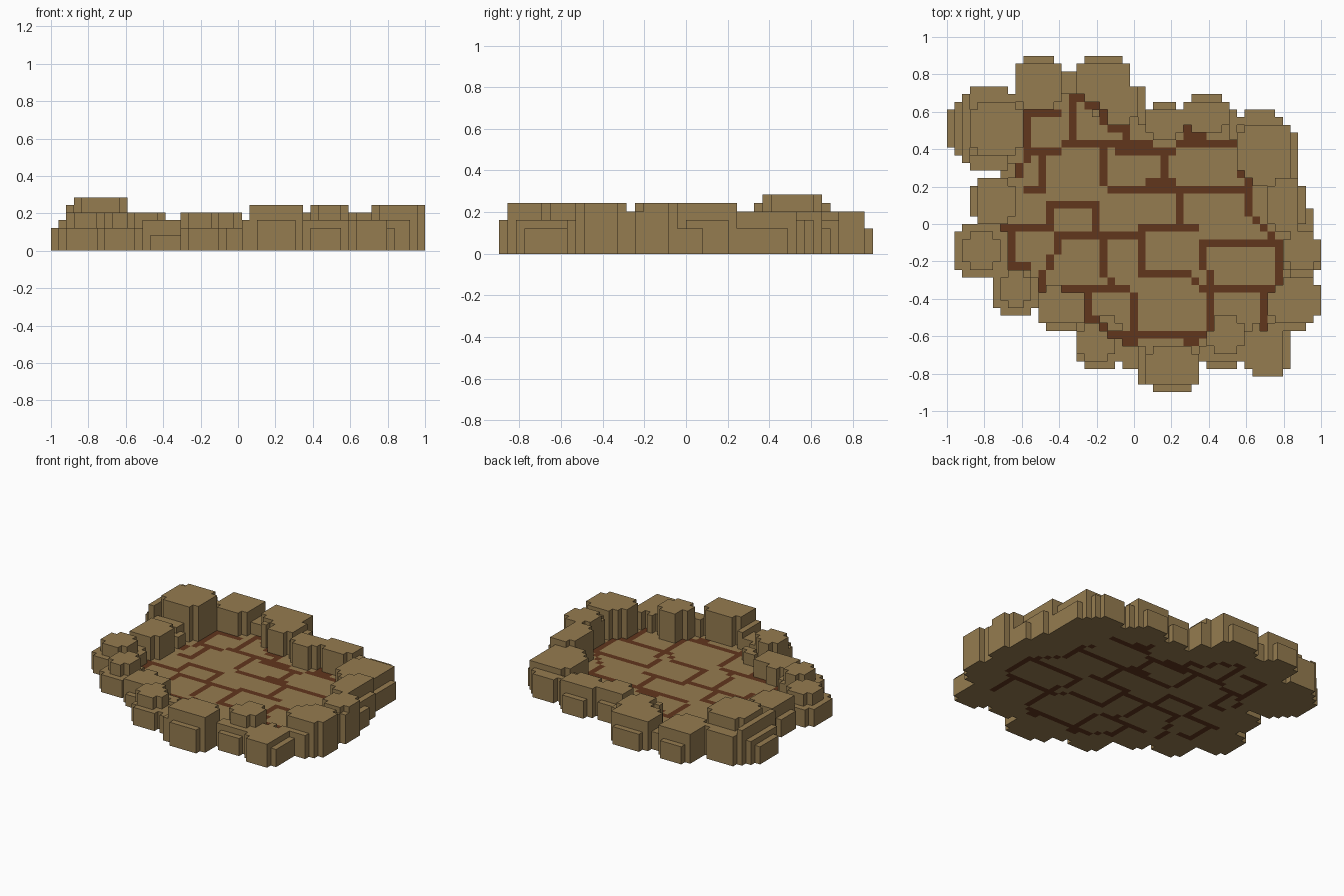
import bpy
import bmesh

if "Cube" in bpy.data.objects:
    bpy.data.objects.remove(bpy.data.objects["Cube"], do_unlink=True)

COLUMNS, ROWS = 49, 44
UNIT = 2 / COLUMNS


def make_material(name, colour):
    mat = bpy.data.materials.new(name)
    mat.use_nodes = True
    mat.diffuse_color = colour
    mat.node_tree.nodes["Principled BSDF"].inputs["Base Color"].default_value = colour
    return mat


SAND = make_material("sandy brown stone", (0.3, 0.2, 0.08, 1))
CLAY = make_material("dark clay crack", (0.12, 0.037, 0.012, 1))


def boulder(column, row, width, depth, height, drop=2):
    """Block with nibbled corners and a ledge, lower by drop, on its outward side."""
    right, front = column + width - 1, row + depth - 1
    across = (column + right + 1 - COLUMNS) / 2
    along = (row + front + 1 - ROWS) / 2
    sideways = abs(across) > abs(along)
    if sideways:
        ledge = right if across > 0 else column
    else:
        ledge = front if along > 0 else row
    rounded = min(width, depth) > 2
    cells = {}
    for c in range(column, right + 1):
        for r in range(row, front + 1):
            if rounded and c in (column, right) and r in (row, front):
                continue
            on_ledge = rounded and (c if sideways else r) == ledge
            cells[c, r] = height - drop if on_ledge else height
    return cells


def trace(path):
    """Cells along a path of straight runs and diagonal steps."""
    cells = set()
    for (c0, r0), (c1, r1) in zip(path, path[1:]):
        steps = max(abs(c1 - c0), abs(r1 - r0))
        for i in range(steps + 1):
            t = i / steps
            cells.add((round(c0 + (c1 - c0) * t), round(r0 + (r1 - r0) * t)))
    return cells


def build_blocks(name, heights, dark=()):
    """Closed stepped mesh from a map of cell to height."""
    bm = bmesh.new()

    def quad(points, index):
        verts = [bm.verts.new(((c - COLUMNS / 2) * UNIT, (ROWS / 2 - r) * UNIT, z * UNIT))
                 for c, r, z in points]
        bm.faces.new(verts).material_index = index

    for (c, r), h in heights.items():
        index = int((c, r) in dark)
        ring = [(c, r + 1), (c + 1, r + 1), (c + 1, r), (c, r)]
        quad([(*p, h) for p in ring], index)
        quad([(*p, 0) for p in reversed(ring)], index)
        # Walls only where the neighbour is lower
        neighbours = [(c, r + 1), (c + 1, r), (c, r - 1), (c - 1, r)]
        for near, a, b in zip(neighbours, ring, ring[1:] + ring[:1]):
            low = heights.get(near, 0)
            if low < h:
                quad([(*a, low), (*b, low), (*b, h), (*a, h)], index)
    bmesh.ops.remove_doubles(bm, verts=bm.verts, dist=UNIT / 100)
    bmesh.ops.dissolve_limit(bm, angle_limit=0.01, verts=bm.verts, edges=bm.edges,
                             delimit={'MATERIAL'})
    mesh = bpy.data.meshes.new(name)
    bm.to_mesh(mesh)
    bm.free()
    mesh.materials.append(SAND)
    mesh.materials.append(CLAY)
    bpy.context.collection.objects.link(bpy.data.objects.new(name, mesh))


# Crack paths between the floor slabs, as column and row corners
back_cracks = [
    [(14, 7), (10, 7), (10, 12), (14, 12), (15, 11), (26, 11)],
    [(16, 10), (16, 5), (17, 5), (18, 6), (19, 6), (20, 8), (21, 9), (23, 9), (23, 10)],
    [(22, 12), (29, 12), (30, 11), (37, 11)],
    [(20, 12), (20, 16), (21, 17), (38, 17), (39, 17), (39, 20), (43, 24), (43, 29)],
    [(28, 12), (28, 16)],
    [(26, 16), (29, 16)],
    [(12, 13), (12, 17), (10, 17)],
    [(10, 12), (9, 15)],
    [(13, 21), (13, 19), (19, 19), (19, 22)],
    [(30, 18), (30, 21)],
    [(31, 9), (31, 10), (33, 10)],
    [(38, 15), (39, 16)],
]
front_cracks = [
    [(7, 22), (13, 22), (14, 23), (24, 23), (25, 22), (32, 22)],
    [(43, 24), (33, 24), (33, 27), (35, 30), (42, 30)],
    [(25, 22), (25, 28), (31, 28), (33, 30)],
    [(20, 24), (20, 28), (24, 31), (24, 36)],
    [(14, 23), (14, 25), (12, 28), (12, 30)],
    [(8, 23), (8, 27), (10, 27)],
    [(15, 30), (21, 30)],
    [(34, 30), (34, 35), (32, 36), (22, 36), (18, 34), (18, 31)],
    [(41, 31), (41, 35)],
    [(23, 37), (24, 37)],
    [(31, 37), (32, 37)],
]
cracks = set().union(*map(trace, back_cracks + front_cracks))

rim = set()


def build_rocks(name, *boulders):
    """Merge boulders into one object, kept clear of the cracks."""
    heights = {}
    for size in boulders:
        for cell, h in boulder(*size).items():
            if cell not in cracks:
                heights[cell] = max(h, heights.get(cell, 0))
    build_blocks(name, heights)
    rim.update(heights)


# Boulders: column, row, width, depth, height, ledge drop
build_rocks("back_rocks", (9, 0, 6, 7, 5), (15, 2, 2, 3, 3), (17, 0, 7, 7, 5),
            (19, 3, 6, 6, 5, 0), (25, 4, 1, 5, 4), (26, 6, 5, 5, 5), (31, 5, 6, 5, 5),
            (37, 7, 1, 4, 4))
build_rocks("tall_corner_rock", (3, 6, 7, 7, 7, 0), (2, 4, 7, 3, 5, 0), (2, 5, 1, 9, 6),
            (1, 6, 1, 7, 4), (0, 7, 1, 5, 3), (3, 13, 5, 2, 4), (7, 14, 3, 2, 3))
build_rocks("left_side_rocks", (3, 16, 6, 6, 5), (1, 22, 7, 7, 3, 0),
            (2, 23, 5, 5, 5, 0), (6, 28, 6, 6, 3, 0), (7, 28, 4, 5, 5, 0))
build_rocks("front_rocks", (12, 30, 6, 6, 4), (17, 34, 6, 7, 3, 0), (17, 35, 5, 5, 5, 0),
            (23, 37, 2, 4, 3), (26, 38, 7, 6, 6), (25, 38, 1, 5, 4),
            (34, 34, 5, 5, 6, 0), (33, 37, 6, 4, 4, 1))
build_rocks("right_side_rocks", (38, 9, 8, 8, 5), (38, 7, 6, 3, 4, 0),
            (42, 16, 5, 7, 6), (46, 18, 1, 5, 3), (47, 20, 1, 4, 3),
            (44, 23, 5, 5, 6, 0), (44, 25, 5, 4, 5, 0), (42, 29, 7, 6, 6, 0),
            (43, 34, 4, 2, 4), (39, 35, 6, 7, 4, 1))

# Thin floor filling everything the rim encloses
floor = {}
for c in range(COLUMNS):
    for r in range(ROWS):
        in_row = [x for x, y in rim if y == r]
        in_column = [y for x, y in rim if x == c]
        if (c, r) not in rim and in_row and in_column:
            if min(in_row) < c < max(in_row) and min(in_column) < r < max(in_column):
                floor[c, r] = 1
build_blocks("cracked_floor", floor, cracks)
